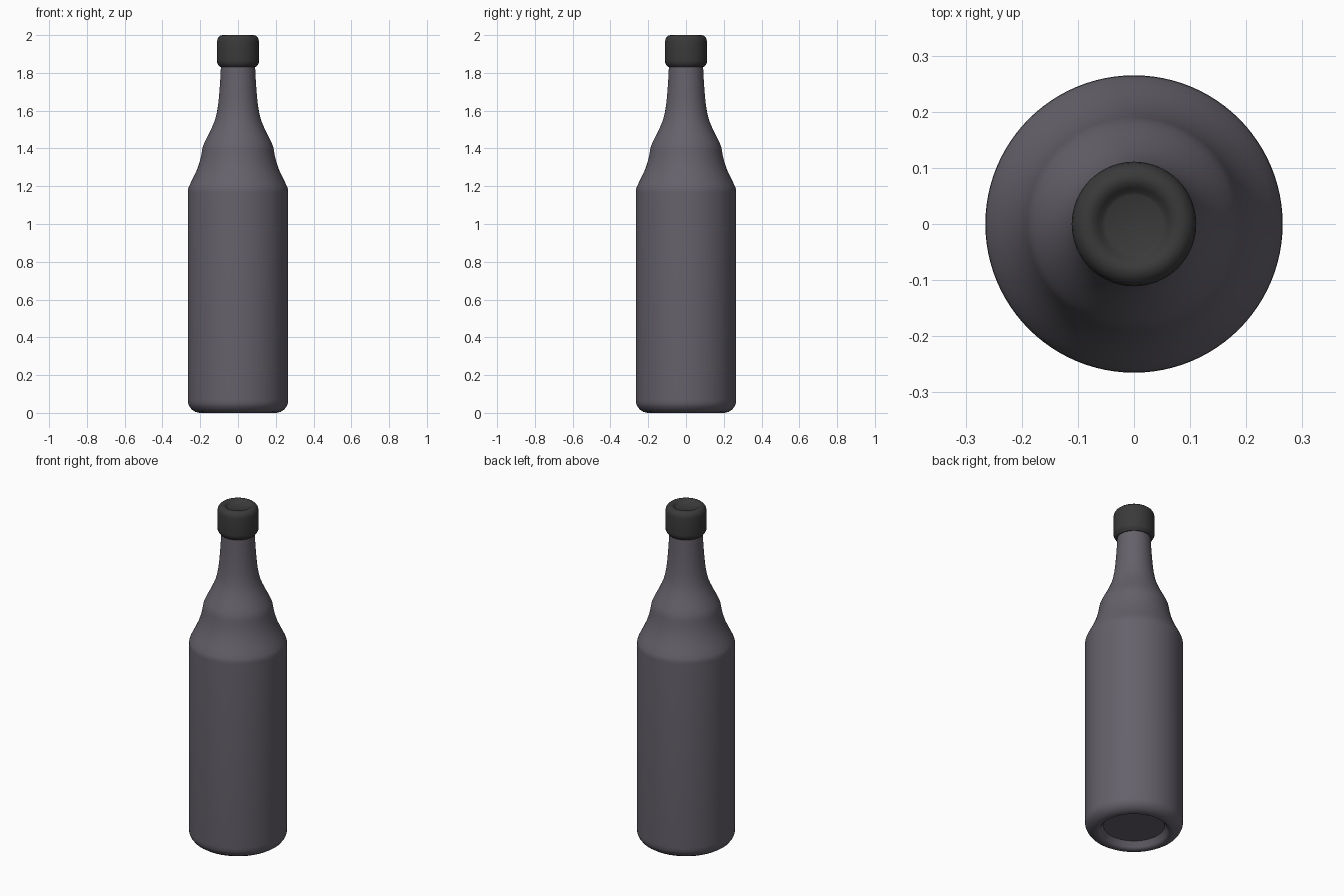
import bpy, bmesh, math

SIDES = 96


def material(name, rgb):
    m = bpy.data.materials.new(name)
    m.diffuse_color = (*rgb, 1)
    return m


def lathe(name, profile, mat):
    """Revolve (radius, z) points, listed bottom to top, around the z axis."""
    bm = bmesh.new()
    rings = []
    for r, z in profile:
        rings.append([bm.verts.new((r * math.cos(2 * math.pi * i / SIDES),
                                    r * math.sin(2 * math.pi * i / SIDES), z))
                      for i in range(SIDES)])
    for a, b in zip(rings, rings[1:]):
        for i in range(SIDES):
            j = (i + 1) % SIDES
            bm.faces.new((a[i], a[j], b[j], b[i]))
    bm.faces.new(rings[0][::-1])
    bm.faces.new(rings[-1])
    me = bpy.data.meshes.new(name)
    bm.to_mesh(me)
    bm.free()
    me.materials.append(mat)
    me.polygons.foreach_set("use_smooth", [True] * len(me.polygons))
    me.set_sharp_from_angle(angle=math.radians(40))
    ob = bpy.data.objects.new(name, me)
    bpy.context.collection.objects.link(ob)
    return ob


glass = material("smoky grey glass", (0.13, 0.12, 0.145))
black = material("black cap", (0.042, 0.042, 0.042))

# Bottle: recessed base, straight body, stepped shoulder, tapering neck
lathe("bottle", [
    (0.165, 0.04), (0.172, 0.033), (0.182, 0.012), (0.192, 0.002), (0.203, 0.0),
    (0.225, 0.005), (0.245, 0.018), (0.258, 0.035), (0.264, 0.05), (0.265, 0.07),
    (0.265, 1.17), (0.264, 1.185), (0.259, 1.20), (0.247, 1.225), (0.232, 1.255),
    (0.216, 1.29), (0.204, 1.325), (0.195, 1.36), (0.190, 1.39), (0.186, 1.41),
    (0.178, 1.43), (0.166, 1.455), (0.150, 1.485), (0.134, 1.52), (0.122, 1.55),
    (0.113, 1.585), (0.106, 1.625), (0.101, 1.67), (0.097, 1.72), (0.093, 1.78),
    (0.090, 1.85)], glass)

# Cap: rounded edges and a dished top
lathe("cap", [
    (0.085, 1.83), (0.094, 1.831), (0.104, 1.842), (0.110, 1.853), (0.111, 1.865),
    (0.111, 1.965), (0.109, 1.978), (0.103, 1.989), (0.094, 1.997), (0.083, 2.0),
    (0.073, 1.998), (0.064, 1.991), (0.057, 1.983), (0.051, 1.98)], black)
